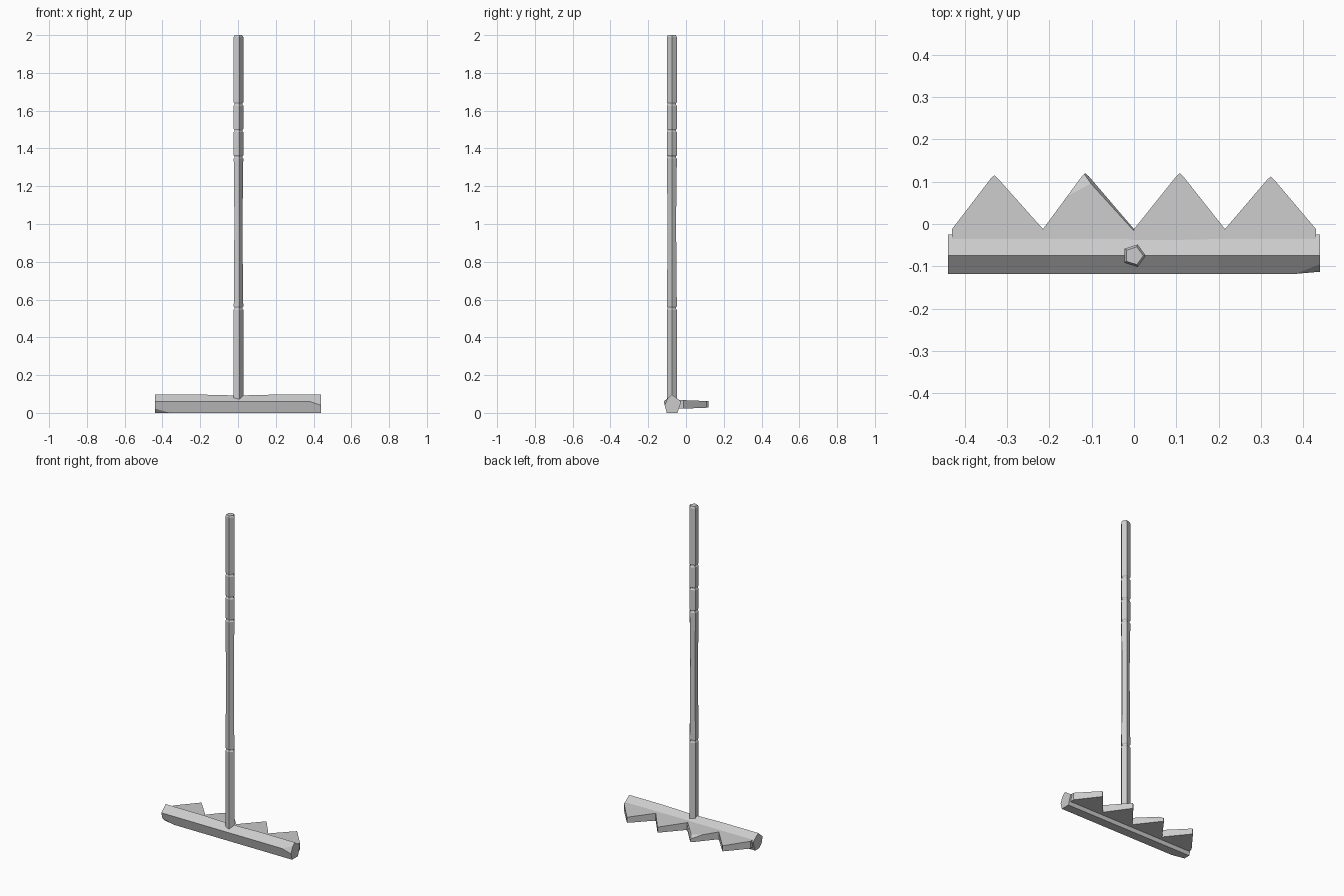
import bpy, bmesh, math
from mathutils import Vector

if "Cube" in bpy.data.objects:
    bpy.data.objects.remove(bpy.data.objects["Cube"], do_unlink=True)

# single flat grey
grey = bpy.data.materials.new("stone_grey")
grey.use_nodes = True
COLOUR = (0.6, 0.6, 0.6, 1)
grey.diffuse_color = COLOUR
grey.node_tree.nodes["Principled BSDF"].inputs["Base Color"].default_value = COLOUR


def loft(rings):
    """Skin a list of equal point loops and cap both ends."""
    bm = bmesh.new()
    loops = [[bm.verts.new(p) for p in ring] for ring in rings]
    n = len(loops[0])
    for a, b in zip(loops, loops[1:]):
        for i in range(n):
            bm.faces.new((a[i], a[(i + 1) % n], b[(i + 1) % n], b[i]))
    bm.faces.new(loops[0])
    bm.faces.new(loops[-1])
    bmesh.ops.recalc_face_normals(bm, faces=bm.faces)
    return bm


def chip(bm, a, b, c, centre):
    """Slice a corner off along the plane through three points."""
    a, b, c = Vector(a), Vector(b), Vector(c)
    normal = (b - a).cross(c - a).normalized()
    if normal.dot(Vector(centre) - a) > 0:
        normal.negate()
    geom = bm.verts[:] + bm.edges[:] + bm.faces[:]
    cut = bmesh.ops.bisect_plane(bm, geom=geom, plane_co=a, plane_no=normal, clear_outer=True)
    edges = [e for e in cut["geom_cut"] if isinstance(e, bmesh.types.BMEdge)]
    if edges:
        bmesh.ops.contextual_create(bm, geom=edges)
        bmesh.ops.recalc_face_normals(bm, faces=bm.faces)


def finish(name, bm):
    mesh = bpy.data.meshes.new(name)
    bm.to_mesh(mesh)
    bm.free()
    mesh.materials.append(grey)
    bpy.context.collection.objects.link(bpy.data.objects.new(name, mesh))


# five-sided handle with grooves and a slightly worn middle
AXIS_Y = -0.075


def pole_ring(z, r):
    turns = [math.tau * i / 5 for i in range(5)]
    return [(r * math.cos(t), AXIS_Y + r * math.sin(t), z) for t in turns]


R = 0.028
stations = [(0.05, R)]
for z in (0.555, 1.355, 1.495, 1.635):
    stations += [(z - 0.009, R), (z - 0.003, R - 0.005), (z + 0.003, R - 0.005), (z + 0.009, R)]
stations += [(0.8, R - 0.003), (1.05, R - 0.004), (1.99, R), (2.0, R - 0.006)]
finish("handle", loft([pole_ring(z, r) for z, r in sorted(stations)]))

# five-sided crossbar with a slight sag at the middle and chipped corners
PROFILE = [(-0.075, 0.097), (-0.025, 0.06), (-0.045, 0), (-0.102, 0), (-0.118, 0.06)]
rings = []
for x, sag in ((-0.44, 0), (-0.2, 0), (0, 0.005), (0.2, 0), (0.44, 0)):
    rings.append([(x, y, z - (sag if z > 0.08 else 0)) for y, z in PROFILE])
bar = loft(rings)
middle = (0, AXIS_Y, 0.05)
chip(bar, (0.38, -0.118, 0.06), (0.44, -0.098, 0.073), (0.44, -0.112, 0.042), middle)
chip(bar, (-0.36, -0.102, 0), (-0.44, -0.107, 0.022), (-0.44, -0.085, 0), middle)
finish("crossbar", bar)

# four pointed teeth tapering towards the back
EDGES = (-0.43, -0.215, 0, 0.215, 0.43)
TIPS = ((-0.33, 0.115), (-0.115, 0.12), (0.108, 0.12), (0.323, 0.112))
for i, (tx, ty) in enumerate(TIPS):
    x0, x1 = EDGES[i], EDGES[i + 1]
    outline = [(x0, -0.06), (x1, -0.06), (x1, -0.012), (tx + 0.008, ty - 0.007),
               (tx, ty), (tx - 0.008, ty - 0.007), (x0, -0.012)]
    top = [(x, y, 0.067 - 0.04 * max(y, -0.03)) for x, y in outline]
    bottom = [(x, y, 0.023 + 0.04 * max(y, -0.03)) for x, y in outline]
    tooth = loft([bottom, top])
    if i == 1:
        inside = (tx, 0, 0.045)
        chip(tooth, (-0.155, 0.068, 0.064), (-0.108, 0.093, 0.063), (tx, ty, 0.05), inside)
        chip(tooth, (-0.118, 0.113, 0.063), (-0.004, -0.012, 0.067), (-0.05, 0.05, 0.04), inside)
    finish("tooth_%d" % (i + 1), tooth)
